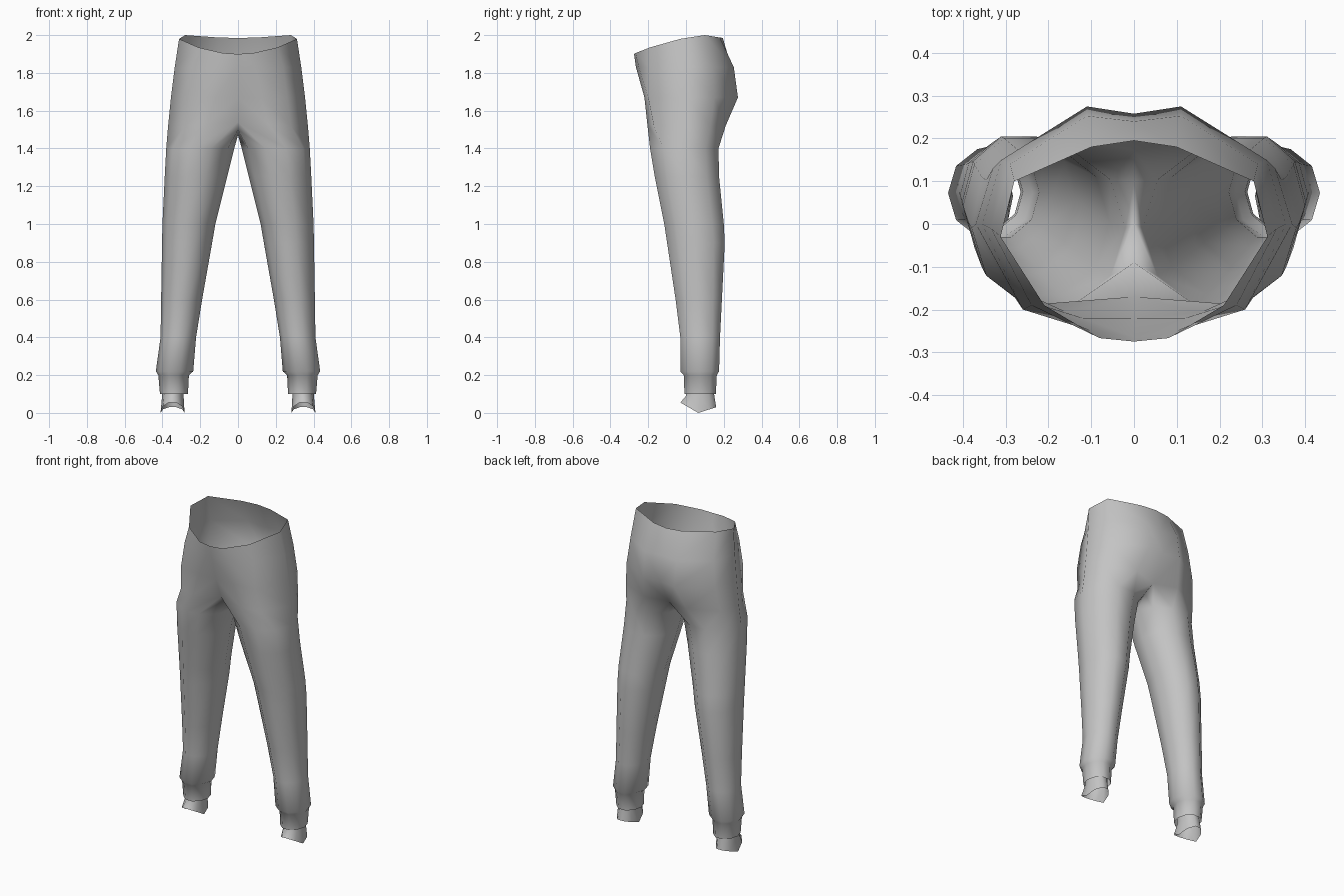
import bpy, bmesh
from math import sin, cos, radians

cube = bpy.data.objects.get("Cube")
if cube:
    bpy.data.objects.remove(cube)

cloth = bpy.data.materials.new("plain grey cloth")
cloth.use_nodes = True
GREY = (0.55, 0.55, 0.55, 1)
cloth.diffuse_color = GREY
cloth.node_tree.nodes["Principled BSDF"].inputs["Base Color"].default_value = GREY


def leg_ring(z, inner, outer, front, back):
    """Ten-sided ring between four limits, starting at the inner front."""
    cx, cy = (inner + outer) / 2, (front + back) / 2
    rx, ry = (outer - inner) / 2, (back - front) / 2 / sin(radians(72))
    angles = [radians(-108 + 36 * k) for k in range(10)]
    return [(cx + rx * cos(a), cy + ry * sin(a), z) for a in angles]


def bridge(bm, upper, lower, closed):
    """Quads between two rows of equal length."""
    count = len(upper)
    for i in range(count if closed else count - 1):
        j = (i + 1) % count
        bm.faces.new((upper[i], lower[i], lower[j], upper[j]))


def add_rows(bm, rows):
    return [[bm.verts.new(p) for p in row] for row in rows]


def finish(bm, name, angle):
    """Turn the left half into a mirrored, smooth object."""
    mesh = bpy.data.meshes.new(name)
    bm.to_mesh(mesh)
    bm.free()
    mesh.materials.append(cloth)
    obj = bpy.data.objects.new(name, mesh)
    bpy.context.collection.objects.link(obj)
    mirror = obj.modifiers.new("Mirror", 'MIRROR')
    mirror.use_clip = True
    mirror.merge_threshold = 0.001
    bpy.ops.object.select_all(action='DESELECT')
    obj.select_set(True)
    bpy.context.view_layer.objects.active = obj
    bpy.ops.object.shade_smooth_by_angle(angle=radians(angle))
    return obj


# Hip rows run from front centre, around the side, to back centre
waist = [(0, -.275, 1.9), (.08, -.267, 1.905), (.21, -.19, 1.935), (.312, -.03, 1.98),
         (.28, .1, 2), (.1, .18, 1.987), (0, .195, 1.985)]
belly = [(0, -.265), (.1, -.25), (.24, -.19), (.335, -.01), (.29, .14), (.11, .253), (0, .24)]
seat = [(0, -.22), (.12, -.22), (.26, -.2), (.355, 0), (.31, .15), (.11, .275), (0, .258)]
crotch = [(0, -.17, 1.54), (.16, -.205, 1.53), (.28, -.17, 1.52), (.37, 0, 1.52),
          (.33, .13, 1.52), (.15, .21, 1.52), (0, .17, 1.51)]
underside = [(0, .1, 1.47), (0, 0, 1.47), (0, -.09, 1.5)]

# Leg rings: height, inner x, outer x, front y, back y
leg = [(1.4, .02, .38, -.19, .172), (1.25, .057, .388, -.165, .175),
       (1, .12, .4, -.115, .2), (.9, .137, .402, -.1, .205),
       (.6, .19, .407, -.055, .19), (.4, .222, .41, -.03, .18),
       (.22, .237, .435, -.03, .175)]

bm = bmesh.new()
hips = add_rows(bm, [waist, [(x, y, 1.83) for x, y in belly],
                     [(x, y, 1.67) for x, y in seat], crotch])
for a, b in zip(hips, hips[1:]):
    bridge(bm, a, b, False)
rings = [hips[-1] + add_rows(bm, [underside])[0]]
rings += add_rows(bm, [leg_ring(*r) for r in leg])
for a, b in zip(rings, rings[1:]):
    bridge(bm, a, b, True)
# Gathered cuff below the leg
cuff = add_rows(bm, [leg_ring(.2, .26, .422, -.012, .163), leg_ring(.1, .265, .413, -.008, .158)])
bridge(bm, rings[-1], cuff[0], True)
bridge(bm, cuff[0], cuff[1], True)
finish(bm, "trousers", 80)

# Ankle sleeves with a scalloped lower edge
bm = bmesh.new()
top = leg_ring(.13, .285, .4, .005, .145)
middle = leg_ring(.09, .288, .402, 0, .15)
hem = []
for x, y, z in leg_ring(0, .283, .41, -.03, .16):
    rise = .055 if y < .065 else .03
    hem.append((x, y, rise * min(1, abs(y - .065) / .095)))
sleeve = add_rows(bm, [top, middle, hem])
for a, b in zip(sleeve, sleeve[1:]):
    bridge(bm, a, b, True)
finish(bm, "ankle_sleeves", 60)
